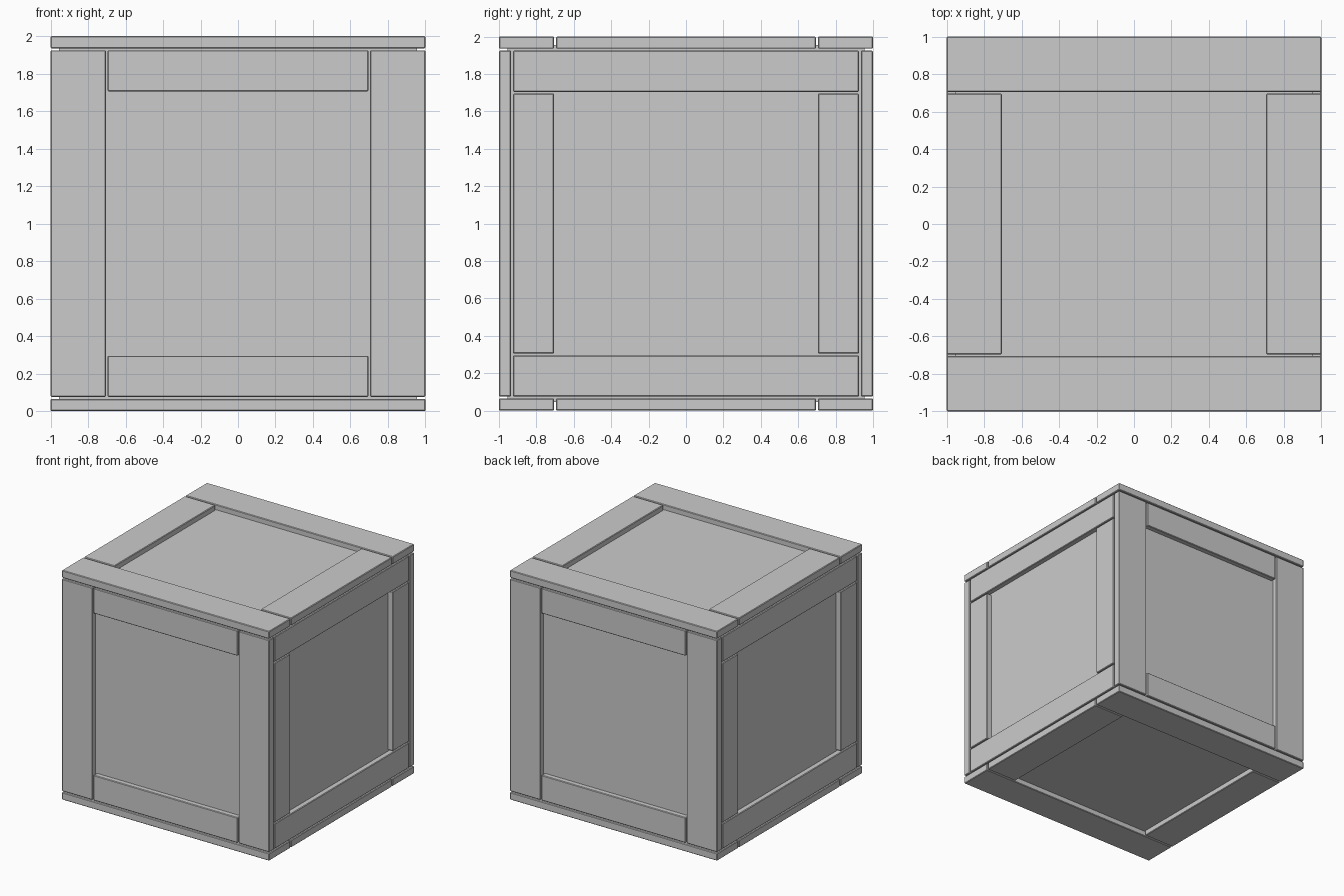
import bpy
import bmesh
from mathutils import Vector

cube = bpy.data.objects.get("Cube")
if cube:
    bpy.data.objects.remove(cube, do_unlink=True)

grey = bpy.data.materials.new("plain_grey")
grey.use_nodes = True
colour = (0.6, 0.6, 0.6, 1)
grey.diffuse_color = colour
grey.node_tree.nodes["Principled BSDF"].inputs["Base Color"].default_value = colour


def box(name, low, high, bevel=0.005):
    """Box between two corners, with thin chamfered edges."""
    low, high = Vector(low), Vector(high)
    bm = bmesh.new()
    bmesh.ops.create_cube(bm, size=1)
    size, middle = high - low, (low + high) / 2
    for v in bm.verts:
        v.co = Vector(a * b for a, b in zip(v.co, size)) + middle
    if bevel:
        bmesh.ops.bevel(bm, geom=bm.edges[:], offset=bevel, segments=1, affect='EDGES')
    mesh = bpy.data.meshes.new(name)
    bm.to_mesh(mesh)
    bm.free()
    mesh.materials.append(grey)
    obj = bpy.data.objects.new(name, mesh)
    bpy.context.collection.objects.link(obj)


def mirrored(name, low, high, axis_a, axis_b):
    """Four copies of a box, reflected through the crate centre on two axes."""
    for a in (1, -1):
        for b in (1, -1):
            p, q = Vector(low), Vector(high)
            for axis, sign in ((axis_a, a), (axis_b, b)):
                if sign < 0:
                    p[axis], q[axis] = -q[axis], -p[axis]
            up = Vector((0, 0, 1))
            box(name, p + up, q + up)


X, Y, Z = 0, 1, 2
panel = 0.955     # recessed panel surface
back = 0.935      # inner side of the boards
wide = 0.705      # inner edge of the long boards
short = 0.695     # end of the boards fitted between them
fit = 0.925       # edge of boards fitted under the lid and base

# Recessed core that shows as the six panels
box("inner_panels", (-panel, -panel, 1 - panel), (panel, panel, 1 + panel), 0)

# Lid and base frames
mirrored("lid_base_long_board", (-1, wide, back), (1, 1, 1), Y, Z)
mirrored("lid_base_short_board", (wide, -short, back), (1, short, 1), X, Z)

# Front and back frames
mirrored("front_back_post", (wide, back, -fit), (1, 1, fit), X, Y)
mirrored("front_back_rail", (-short, back, wide), (short, 1, fit), Y, Z)

# Left and right frames
mirrored("side_rail", (back, -fit, wide), (1, fit, fit), X, Z)
mirrored("side_post", (back, wide, -short), (1, fit, short), X, Y)
